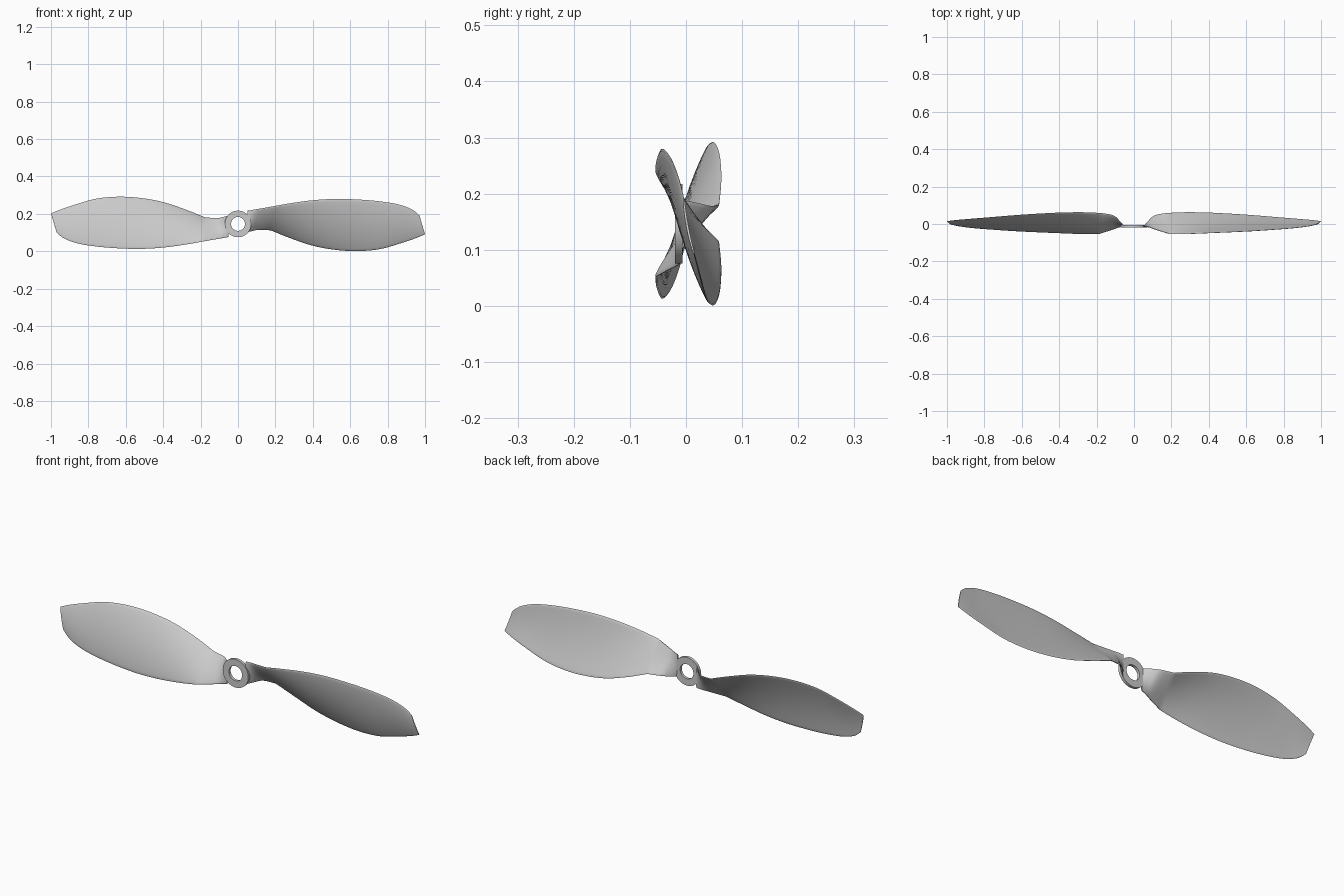
import bpy, bmesh, math
from mathutils import Matrix, Vector

if "Cube" in bpy.data.objects:
    bpy.data.objects.remove(bpy.data.objects["Cube"])

ZC = 0.1465          # height of the hub axis
HALF = 14            # points across one face of a blade section

# Blade stations: top edge (x, y, z), bottom edge (x, y, z), camber, thickness
ROOT = [
    (0.052, -0.010, 0.217, 0.052, -0.014, 0.103, 0.000, 0.010),
    (0.080, -0.017, 0.222, 0.075,  0.014, 0.108, 0.001, 0.010),
    (0.115, -0.030, 0.228, 0.110,  0.046, 0.115, 0.003, 0.010),
    (0.190, -0.054, 0.241, 0.175,  0.059, 0.112, 0.008, 0.011),
]
BLADE = [
    ROOT[-1],
    (0.28, -0.053, 0.257, 0.28, 0.063, 0.070, 0.012, 0.011),
    (0.40, -0.048, 0.273, 0.40, 0.061, 0.030, 0.014, 0.011),
    (0.52, -0.043, 0.280, 0.52, 0.055, 0.008, 0.014, 0.010),
    (0.64, -0.037, 0.277, 0.64, 0.047, 0.001, 0.013, 0.009),
    (0.76, -0.029, 0.267, 0.76, 0.037, 0.012, 0.011, 0.008),
    (0.86, -0.021, 0.250, 0.87, 0.028, 0.043, 0.009, 0.007),
    (0.93, -0.012, 0.224, 0.95, 0.021, 0.070, 0.006, 0.006),
    (0.970, -0.004, 0.192, 1.00, 0.015, 0.091, 0.003, 0.004),
]


def spline(rows, steps):
    """Catmull-Rom through the station rows."""
    out = []
    for i in range(len(rows) - 1):
        p = [rows[max(0, min(len(rows) - 1, i + k))] for k in (-1, 0, 1, 2)]
        for s in range(steps):
            t = s / steps
            out.append([0.5 * (2 * b + (c - a) * t + (2 * a - 5 * b + 4 * c - d) * t * t
                               + (3 * b - a - 3 * c + d) * t ** 3) for a, b, c, d in zip(*p)])
    out.append(list(rows[-1]))
    return out


def section(row):
    """Thin cambered closed profile between the two edges, bulging to the front."""
    top, bot = Vector(row[0:3]), Vector(row[3:6])
    camber, thick = row[6:8]
    chord = (bot - top).normalized()
    n = Vector((0, chord.z, -chord.y)).normalized()
    pts = []
    for k in range(2 * HALF):
        u = 0.5 - 0.5 * math.cos(math.pi * k / HALF)
        side = 1 if k < HALF else -1
        half = 0.5 * thick * (0.2 + 0.8 * (4 * u * (1 - u)) ** 0.5) * side
        if k in (0, HALF):
            half = 0
        pts.append(top.lerp(bot, u) + n * (camber * 4 * u * (1 - u) + half))
    return pts


def finish(name, bm, angle):
    bmesh.ops.recalc_face_normals(bm, faces=bm.faces)
    me = bpy.data.meshes.new(name)
    bm.to_mesh(me)
    bm.free()
    ob = bpy.data.objects.new(name, me)
    bpy.context.collection.objects.link(ob)
    bpy.ops.object.select_all(action='DESELECT')
    ob.select_set(True)
    bpy.context.view_layer.objects.active = ob
    bpy.ops.object.shade_smooth_by_angle(angle=math.radians(angle))
    return ob


def loft(bm, rings, closed=False):
    vs = [[bm.verts.new(p) for p in r] for r in rings]
    pairs = list(zip(vs, vs[1:])) + ([(vs[-1], vs[0])] if closed else [])
    for a, b in pairs:
        for j in range(len(a)):
            k = (j + 1) % len(a)
            bm.faces.new((a[j], a[k], b[k], b[j]))
    if not closed:
        bm.faces.new(vs[0])
        bm.faces.new(vs[-1])


# Two blades, half a turn apart about the hub axis
rows = spline(ROOT, 4)[:-1] + spline(BLADE, 5)
turn = (Matrix.Translation((0, 0, ZC)) @ Matrix.Rotation(math.pi, 4, 'Y')
        @ Matrix.Translation((0, 0, -ZC)))
for name, mat in (("right_blade", Matrix.Identity(4)), ("left_blade", turn)):
    bm = bmesh.new()
    loft(bm, [section(r) for r in rows])
    bm.transform(mat)
    finish(name, bm, 40)

# Hub ring with a round bore
bm = bmesh.new()
N = 64
rings = [[(r * math.cos(2 * math.pi * i / N), y, ZC + r * math.sin(2 * math.pi * i / N))
          for i in range(N)]
         for r, y in ((0.037, -0.020), (0.071, -0.020), (0.071, -0.006), (0.037, -0.006))]
loft(bm, rings, closed=True)
finish("hub", bm, 30)
